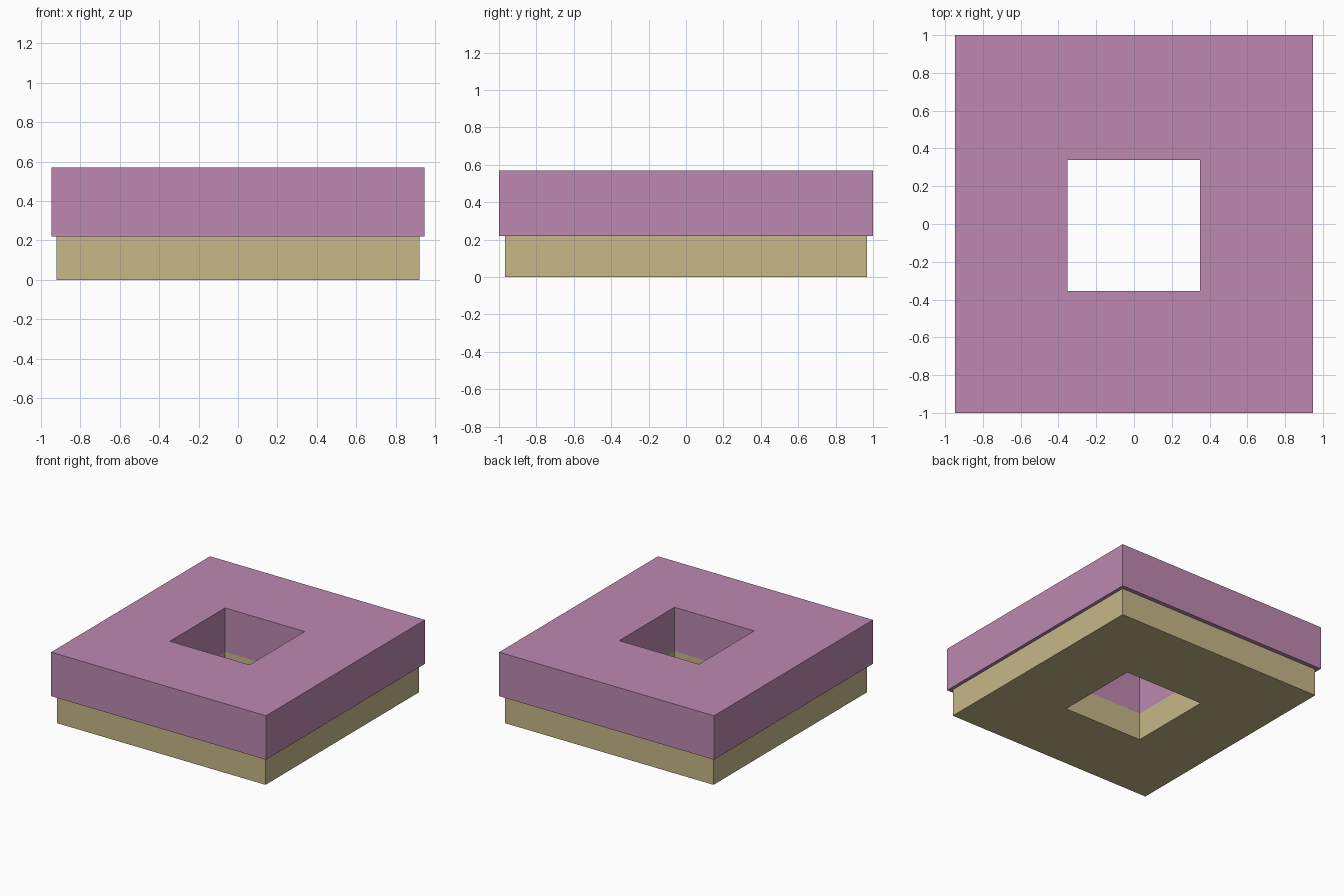
import bpy, bmesh

if "Cube" in bpy.data.objects:
    bpy.data.objects.remove(bpy.data.objects["Cube"])

# Rectangular opening shared by both tiers: x0, x1, y0, y1
OPENING = (-0.352, 0.35, -0.355, 0.34)


def rect(x0, x1, y0, y1):
    return [(x0, y0), (x1, y0), (x1, y1), (x0, y1)]


def frame(name, half_x, half_y, z0, z1, color):
    """Rectangular slab with a rectangular opening through it."""
    bm = bmesh.new()
    outer, inner = rect(-half_x, half_x, -half_y, half_y), rect(*OPENING)
    # rings in order round the section: outer low, outer high, inner high, inner low
    rings = [[bm.verts.new((x, y, z)) for x, y in loop]
             for loop, z in ((outer, z0), (outer, z1), (inner, z1), (inner, z0))]
    for r in range(4):
        a, b = rings[r], rings[(r + 1) % 4]
        for i in range(4):
            j = (i + 1) % 4
            bm.faces.new((a[i], a[j], b[j], b[i]))
    bmesh.ops.recalc_face_normals(bm, faces=bm.faces)
    mesh = bpy.data.meshes.new(name)
    bm.to_mesh(mesh)
    bm.free()
    mat = bpy.data.materials.new(name + "_color")
    mat.diffuse_color = color
    mat.use_nodes = True
    mat.node_tree.nodes["Principled BSDF"].inputs["Base Color"].default_value = mat.diffuse_color
    mesh.materials.append(mat)
    obj = bpy.data.objects.new(name, mesh)
    bpy.context.collection.objects.link(obj)
    return obj


# Lower tan tier, slightly inset
frame("lower_frame", 0.92, 0.967, 0.0, 0.22, (0.57, 0.48, 0.25, 1))
# Upper pink tier, overhanging
frame("upper_frame", 0.947, 1.0, 0.22, 0.57, (0.51, 0.25, 0.44, 1))
